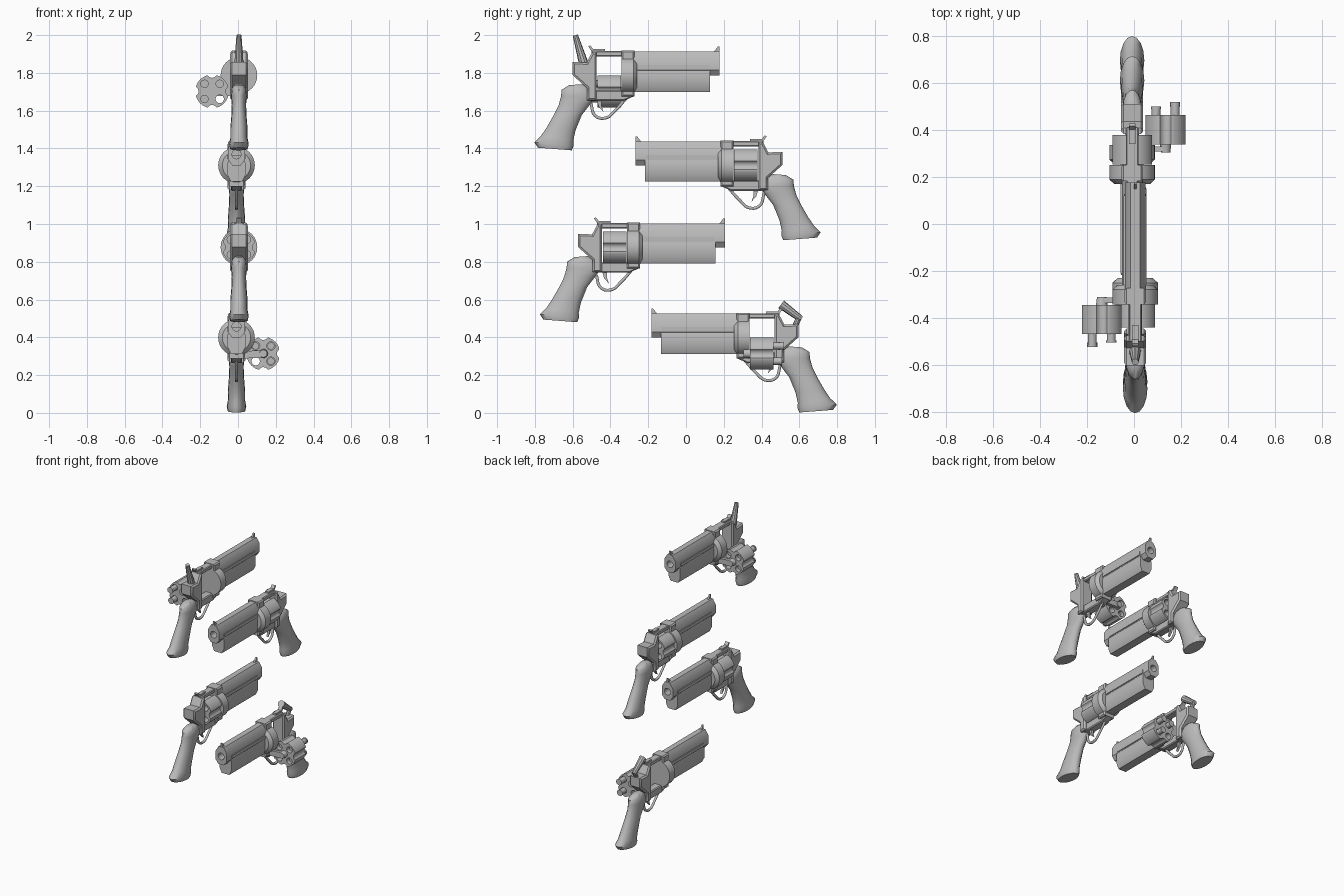
import bpy, bmesh, math
from mathutils import Matrix, Vector

cube = bpy.data.objects.get("Cube")
if cube:
    bpy.data.objects.remove(cube)

GREY = (0.5, 0.5, 0.5, 1)
steel = bpy.data.materials.new("plain grey")
steel.use_nodes = True
steel.diffuse_color = GREY
steel.node_tree.nodes["Principled BSDF"].inputs["Base Color"].default_value = GREY


def finish(bm, name, angle=35):
    bmesh.ops.recalc_face_normals(bm, faces=bm.faces[:])
    me = bpy.data.meshes.new(name)
    bm.to_mesh(me)
    bm.free()
    me.materials.append(steel)
    me.shade_smooth()
    me.set_sharp_from_angle(angle=math.radians(angle))
    return me


def prism(name, points, a, b, axis="X", bevel=0):
    """Extrude a flat outline: (y, z) along x, or (x, z) along y."""
    bm = bmesh.new()
    place = (lambda p, t: (t, *p)) if axis == "X" else (lambda p, t: (p[0], t, p[1]))
    face = bm.faces.new([bm.verts.new(place(p, a)) for p in points])
    ext = bmesh.ops.extrude_face_region(bm, geom=[face])
    shift = Vector(place((0, 0), b - a))
    bmesh.ops.translate(bm, vec=shift, verts=[v for v in ext["geom"] if isinstance(v, bmesh.types.BMVert)])
    if bevel:
        bmesh.ops.recalc_face_normals(bm, faces=bm.faces[:])
        caps = [e for e in bm.edges if abs(e.verts[0].co.x - e.verts[1].co.x) < 1e-5]
        bmesh.ops.bevel(bm, geom=caps, offset=bevel, segments=1, affect="EDGES")
    return finish(bm, name)


def box(name, hw, y0, y1, z0, z1, bevel=0):
    return prism(name, [(y0, z0), (y1, z0), (y1, z1), (y0, z1)], -hw, hw, bevel=bevel)


def rod(name, start, end, r1, r2, sides=20):
    """Tapered round bar between two points."""
    start, end = Vector(start), Vector(end)
    d = end - start
    bm = bmesh.new()
    m = Matrix.Translation((start + end) / 2) @ d.to_track_quat("Z", "Y").to_matrix().to_4x4()
    bmesh.ops.create_cone(bm, cap_ends=True, segments=sides, radius1=r1, radius2=r2, depth=d.length, matrix=m)
    return finish(bm, name)


def evaluated(ob):
    deps = bpy.context.evaluated_depsgraph_get()
    return bpy.data.meshes.new_from_object(ob.evaluated_get(deps))


def drill(me, cutters):
    """Cut holes in a mesh with temporary cutters."""
    obs = [bpy.data.objects.new("cutter", m) for m in [me] + cutters]
    for o in obs:
        o.hide_render = True
        bpy.context.collection.objects.link(o)
    for c in obs[1:]:
        mod = obs[0].modifiers.new("hole", "BOOLEAN")
        mod.operation, mod.object, mod.solver = "DIFFERENCE", c, "EXACT"
    out = evaluated(obs[0])
    for o in obs:
        bpy.data.objects.remove(o)
    out.name = me.name
    out.set_sharp_from_angle(angle=math.radians(35))
    return out


def mirrored(half):
    return half + [(-x, z) for x, z in reversed(half)]


# Barrel, lug and side rails
AXIS, BORE = 0.877, 0.935
barrel = prism("barrel", mirrored([(0.02, 1.003), (0.044, 0.965), (0.044, 0.905), (0.022, 0.876)]), -0.26, 0.206, "Y")
barrel = drill(barrel, [rod("bore", (0, 0.05, BORE), (0, 0.3, BORE), 0.024, 0.024)])
lug = prism("barrel_lug", mirrored([(0.04, 0.915), (0.047, 0.89), (0.047, 0.825), (0.03, 0.79)]), -0.26, 0.156, "Y")
rail = box("side_rail", 0.049, -0.25, 0.15, 0.909, 0.932)

# Frame pieces around the open window
rear = prism("rear_frame", [(-0.444, 1.0), (-0.468, 1.0), (-0.497, 0.945), (-0.571, 0.948), (-0.571, 0.878),
                            (-0.495, 0.81), (-0.495, 0.745), (-0.444, 0.745)], -0.047, 0.047, bevel=0.01)
strap = box("top_strap", 0.027, -0.47, -0.25, 0.977, 1.005, 0.005)
lower = prism("lower_frame", [(-0.5, 0.797), (-0.25, 0.797), (-0.25, 0.765), (-0.3, 0.742), (-0.48, 0.742)],
              -0.03, 0.03, bevel=0.006)
block = box("front_frame", 0.045, -0.312, -0.243, 0.765, 1.008, 0.008)
ring = rod("frame_ring", (0, -0.312, AXIS), (0, -0.25, AXIS), 0.097, 0.097, 32)
collar = rod("ring_collar", (0, -0.25, AXIS), (0, -0.23, AXIS), 0.097, 0.075, 32)

# Sights
front_sight = prism("front_sight", [(0.175, 1.0), (0.206, 1.0), (0.206, 1.03), (0.198, 1.03)], -0.006, 0.006)
rear_sight = prism("rear_sight", [(-0.44, 1.003), (-0.47, 1.003), (-0.488, 1.03), (-0.478, 1.035), (-0.462, 1.016),
                                  (-0.4, 1.016), (-0.4, 1.003)], -0.014, 0.014)

# Trigger and guard
trigger = prism("trigger", [(-0.42, 0.75), (-0.445, 0.75), (-0.432, 0.71), (-0.408, 0.685), (-0.418, 0.715)],
                -0.008, 0.008)
cu = bpy.data.curves.new("trigger_guard", "CURVE")
cu.dimensions, cu.bevel_depth, cu.bevel_resolution = "3D", 0.009, 1
sp = cu.splines.new("BEZIER")
path = [(-0.475, 0.73), (-0.45, 0.662), (-0.395, 0.652), (-0.345, 0.692), (-0.28, 0.765)]
sp.bezier_points.add(len(path) - 1)
for p, (y, z) in zip(sp.bezier_points, path):
    p.co = (0, y, z)
    p.handle_left_type = p.handle_right_type = "AUTO"
ob = bpy.data.objects.new("trigger_guard", cu)
bpy.context.collection.objects.link(ob)
guard = evaluated(ob)
bpy.data.objects.remove(ob)
guard.materials.clear()
guard.materials.append(steel)

# Grip lofted through oval sections: back point, front point, half width
sections = [(-0.59, 0.825, -0.52, 0.83, 0.022), (-0.63, 0.8, -0.485, 0.815, 0.038), (-0.632, 0.768, -0.45, 0.765, 0.042),
            (-0.645, 0.72, -0.475, 0.728, 0.038), (-0.672, 0.665, -0.523, 0.666, 0.04), (-0.708, 0.602, -0.556, 0.585, 0.046),
            (-0.74, 0.555, -0.568, 0.53, 0.046), (-0.774, 0.522, -0.566, 0.505, 0.052), (-0.755, 0.494, -0.576, 0.48, 0.046)]
SIDES = 16
bm = bmesh.new()
loops = []
for by, bz, fy, fz, hw in sections:
    mid, half = Vector((0, (by + fy) / 2, (bz + fz) / 2)), Vector((0, (fy - by) / 2, (fz - bz) / 2))
    angles = [2 * math.pi * i / SIDES for i in range(SIDES)]
    loops.append([bm.verts.new(mid + half * math.cos(t) + Vector((hw * math.sin(t), 0, 0))) for t in angles])
for a, b in zip(loops, loops[1:]):
    for i in range(SIDES):
        j = (i + 1) % SIDES
        bm.faces.new((a[i], a[j], b[j], b[i]))
bm.faces.new(loops[0])
bm.faces.new(loops[-1])
grip = finish(bm, "grip", 50)

# Fluted drum with four through chambers
DRUM_R, FLUTE_D, FLUTE_R = 0.089, 0.099, 0.027
outline = []
for i in range(96):
    t = 2 * math.pi * i / 96
    a = (t + math.pi / 4) % (math.pi / 2) - math.pi / 4
    gap = FLUTE_R ** 2 - (FLUTE_D * math.sin(a)) ** 2
    r = min(DRUM_R, FLUTE_D * math.cos(a) - math.sqrt(gap)) if gap > 0 else DRUM_R
    outline.append((r * math.cos(t), AXIS + r * math.sin(t)))
chambers = [(0.057 * math.cos(math.radians(d)), AXIS + 0.057 * math.sin(math.radians(d))) for d in range(45, 360, 90)]
drum = drill(prism("drum", outline, -0.439, -0.314, "Y"),
             [rod("chamber", (x, -0.5, z), (x, -0.25, z), 0.022, 0.022) for x, z in chambers])

# Cartridges, slid part way out
cartridges = []
for (x, z), out in zip(chambers[:3], (0.035, 0.055, 0.045)):
    cartridges.append(rod("cartridge", (x, -0.43 - out, z), (x, -0.34, z), 0.019, 0.019))
    cartridges.append(rod("cartridge_rim", (x, -0.439 - out, z), (x, -0.43 - out, z), 0.022, 0.022))

# Swing arm and hammers in two poses
SWING = Matrix.Translation((-0.142, 0, -0.085))
pin = rod("drum_pin", (0, -0.32, AXIS), (0, -0.28, AXIS), 0.025, 0.02)
arm = prism("swing_arm", [(0, 0.765), (-0.142, 0.77), (-0.155, 0.79), (-0.142, 0.812), (0, 0.8)], -0.306, -0.284, "Y")
hammer_up = rod("hammer", (0, -0.51, 0.93), (0, -0.557, 1.09), 0.026, 0.014, 10)
hammer_back = rod("hammer", (0, -0.585, 0.975), (0, -0.48, 1.053), 0.017, 0.025, 10)
hammer_stem = rod("hammer_stem", (0, -0.55, 0.93), (0, -0.575, 0.985), 0.015, 0.015, 10)

fixed = [barrel, lug, rail, rear, strap, lower, block, ring, collar, front_sight, rear_sight, trigger, guard, grip]


def put(me, matrix, prefix):
    o = bpy.data.objects.new(prefix + "_" + me.name.split(".")[0], me)
    bpy.context.collection.objects.link(o)
    o.matrix_world = matrix


def place_gun(prefix, x, y, z, turned, hammer=()):
    m = Matrix.Translation((x, y, z)) @ Matrix.Rotation(math.pi if turned else 0, 4, "Z")
    for me in fixed:
        put(me, m, prefix)
    if hammer:
        for me in [drum, pin] + cartridges:
            put(me, m @ SWING, prefix)
        for me in [arm, *hammer]:
            put(me, m, prefix)
    else:
        put(drum, m, prefix)


# Four guns, two open and two closed
place_gun("top", 0.005, -0.029, 0.91, False, [hammer_up])
place_gun("upper", -0.008, -0.061, 0.434, True)
place_gun("middle", 0.005, 0, 0, False)
place_gun("bottom", -0.008, 0.024, -0.478, True, [hammer_back, hammer_stem])
